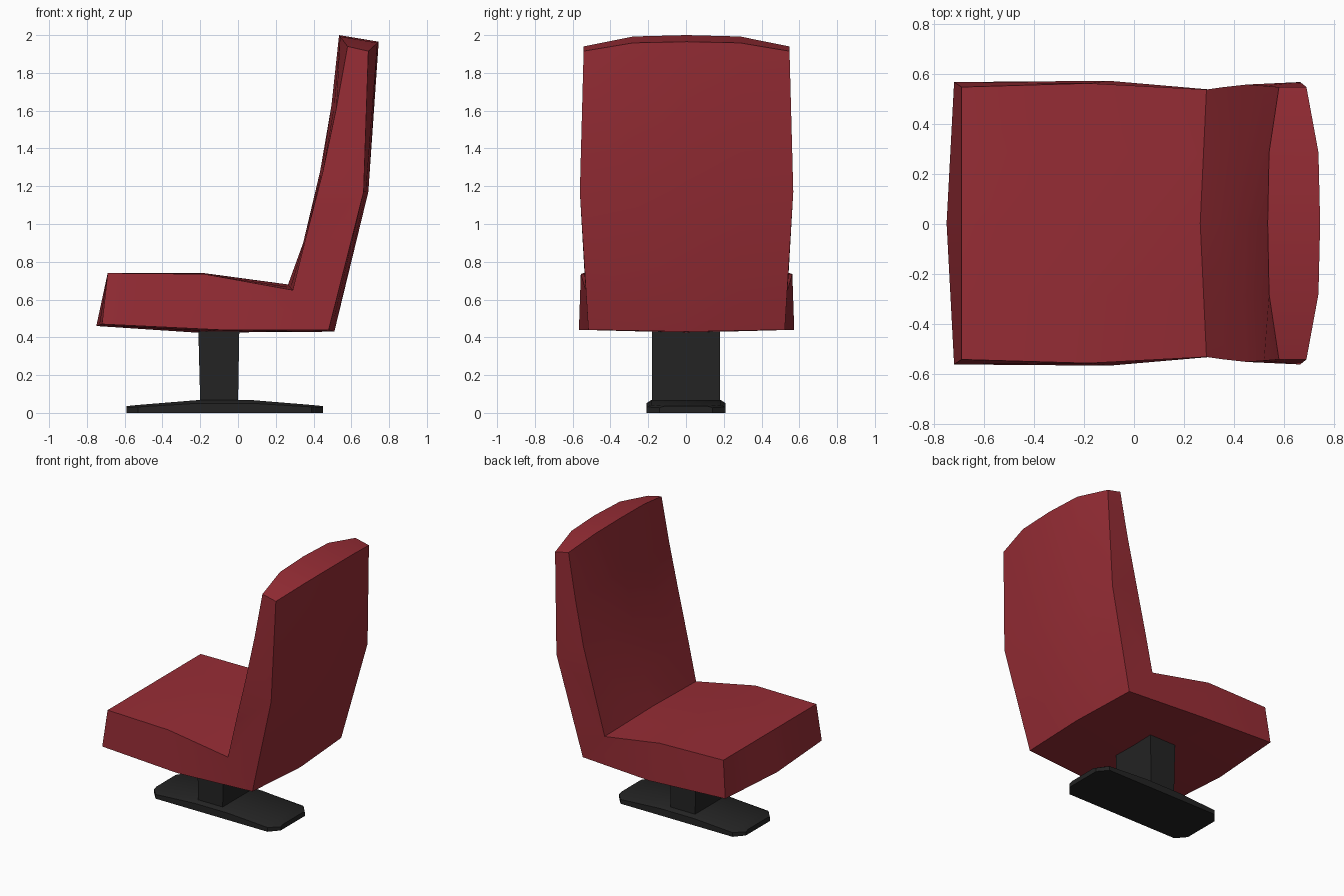
import bpy, bmesh, math

if "Cube" in bpy.data.objects:
    bpy.data.objects.remove(bpy.data.objects["Cube"])


def material(name, rgb):
    m = bpy.data.materials.new(name)
    m.diffuse_color = (*rgb, 1)
    m.use_nodes = True
    m.node_tree.nodes["Principled BSDF"].inputs["Base Color"].default_value = m.diffuse_color
    return m


RED = material("red upholstery", (0.31, 0.026, 0.036))
BLACK = material("black metal", (0.017, 0.017, 0.017))


def loft(name, rings, mat, caps, smooth=30):
    """Bridge closed rings of points; caps lists the faces closing each end."""
    bm = bmesh.new()
    loops = [[bm.verts.new(p) for p in r] for r in rings]
    n = len(rings[0])
    for a, b in zip(loops, loops[1:]):
        for i in range(n):
            j = (i + 1) % n
            bm.faces.new((a[i], a[j], b[j], b[i]))
    for end in (loops[0], loops[-1]):
        for cap in caps:
            bm.faces.new([end[i] for i in cap])
    bmesh.ops.recalc_face_normals(bm, faces=bm.faces)
    me = bpy.data.meshes.new(name)
    bm.to_mesh(me)
    bm.free()
    me.materials.append(mat)
    ob = bpy.data.objects.new(name, me)
    bpy.context.collection.objects.link(ob)
    bpy.context.view_layer.objects.active = ob
    ob.select_set(True)
    bpy.ops.object.shade_smooth_by_angle(angle=math.radians(smooth))
    ob.select_set(False)
    return ob


# Seat shell: L-shaped side profile (x, z, half width) bulging to a centre profile (x, z)
side = [(-.72, .47, .565), (-.69, .74, .545), (-.18, .735, .56), (.29, .65, .535),
        (.36, .93, .545), (.45, 1.28, .555), (.52, 1.61, .55), (.58, 1.94, .545),
        (.69, 1.915, .545), (.665, 1.17, .565), (.48, .44, .52), (-.1, .44, .57)]
centre = [(-.75, .46), (-.69, .74), (-.18, .74), (.265, .68),
          (.345, .90), (.435, 1.28), (.495, 1.63), (.535, 2.0),
          (.745, 1.965), (.69, 1.17), (.51, .43), (-.22, .425)]
rings = []
for t in (-1, -.52, 0, .52, 1):
    k = abs(t)
    ring = []
    for i, (s, c) in enumerate(zip(side, centre)):
        # the top edge of the backrest stays full until the outer quarter
        f = k ** 3.2 if i in (7, 8) else k
        ring.append((c[0] + (s[0] - c[0]) * f, s[2] * t + .003, c[1] + (s[1] - c[1]) * f))
    rings.append(ring)
loft("seat_and_backrest", rings, RED,
     [(0, 1, 2, 11), (2, 3, 10, 11), (3, 4, 9, 10), (4, 5, 9), (5, 6, 9), (6, 7, 8, 9)])

# Pedestal column
loft("pedestal_column",
     [[(x0, -w, z), (x1, -w, z), (x1, w, z), (x0, w, z)]
      for x0, x1, w, z in ((-.20, .0, .18, .05), (-.21, .007, .18, .44))],
     BLACK, [(0, 1, 2, 3)])

# Foot plate: chamfered corners, rising gently to the column
foot = []
for x, w, h in ((-.59, .14, .036), (-.53, .21, .042), (-.21, .21, .068),
                (.07, .21, .068), (.39, .21, .042), (.45, .14, .036)):
    foot.append([(x, -w, 0), (x, w, 0), (x, w, h * .75),
                 (x, w - .025, h), (x, -w + .025, h), (x, -w, h * .75)])
loft("foot_plate", foot, BLACK, [(0, 1, 2, 3, 4, 5)])
